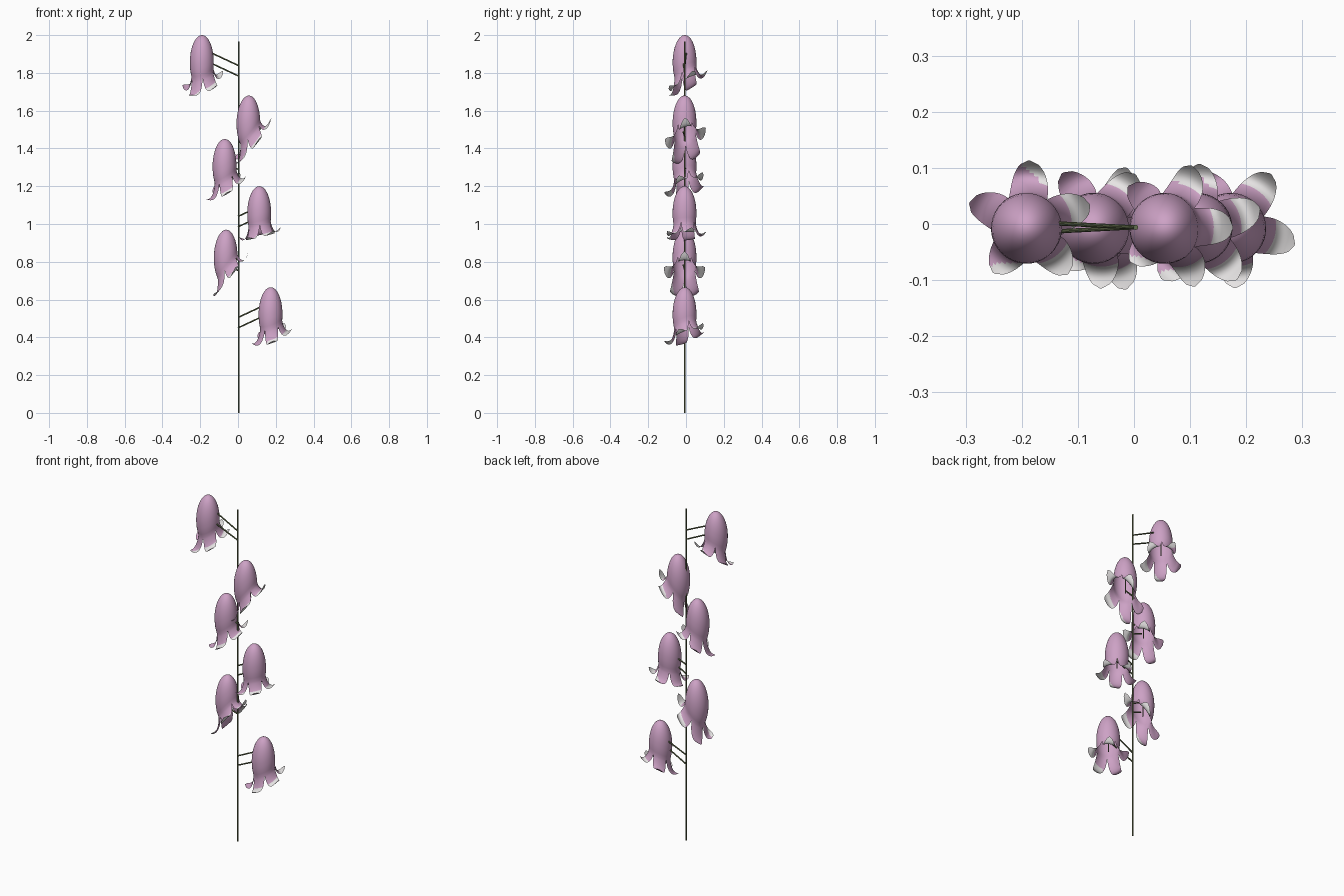
import bpy, bmesh, math
from mathutils import Vector, Matrix

if "Cube" in bpy.data.objects:
    bpy.data.objects.remove(bpy.data.objects["Cube"])


def material(name, rgb):
    m = bpy.data.materials.new(name)
    m.diffuse_color = (*rgb, 1)
    m.use_nodes = True
    m.node_tree.nodes["Principled BSDF"].inputs["Base Color"].default_value = m.diffuse_color
    return m


PINK = material("petal pink", (0.61, 0.36, 0.56))
WHITE = material("petal white", (0.80, 0.78, 0.78))
GREEN = material("stem green", (0.13, 0.16, 0.075))

Y = -0.006          # stem line in depth
STRETCH = 2.4       # flowers are tilted first, then stretched upward
DOME = 0.14         # depth of the widest ring below the flower top
COLS = 8            # columns per petal
STEP = math.radians(72)


def rod(name, a, b, r):
    a, b = Vector(a), Vector(b)
    bpy.ops.mesh.primitive_cylinder_add(vertices=10, radius=r, depth=(b - a).length,
                                        location=(a + b) / 2)
    o = bpy.context.object
    o.name = name
    o.rotation_euler = (b - a).to_track_quat('Z', 'Y').to_euler()
    o.data.materials.append(GREEN)
    bpy.ops.object.shade_smooth_by_angle()


def flower(name, x, top, first_petal, lean_dir, lean):
    bm = bmesh.new()
    # lean towards lean_dir (opening lifts on that side), then stretch
    d = math.radians(lean_dir)
    axis = Vector((math.sin(d), -math.cos(d), 0))
    mat = Matrix.Diagonal((1, 1, STRETCH)) @ Matrix.Rotation(math.radians(lean), 3, axis)

    def vert(r, ang, depth):
        return bm.verts.new(mat @ Vector((r * math.cos(ang), r * math.sin(ang),
                                          (DOME - depth) / STRETCH)))

    # bell body
    rings = [(0.063 * math.sin(k * math.pi / 20), DOME * (1 - math.cos(k * math.pi / 20)))
             for k in range(1, 11)] + [(0.063, 0.16), (0.061, 0.18), (0.059, 0.20)]
    n = 5 * COLS
    start = math.radians(first_petal) - STEP / 2
    tip = vert(0, 0, 0)
    prev = None
    for r, depth in rings:
        ring = [vert(r, start + i * STEP / COLS, depth) for i in range(n)]
        for i in range(n):
            j = (i + 1) % n
            if prev:
                bm.faces.new((prev[i], ring[i], ring[j], prev[j]))
            else:
                bm.faces.new((tip, ring[i], ring[j]))
        prev = ring

    # five flared petals growing from the last ring
    rows = 12
    for p in range(5):
        mid = start + (p + 0.5) * STEP
        last = [prev[(p * COLS + i) % n] for i in range(COLS + 1)]
        for k in range(1, rows + 1):
            t = k / rows
            r = 0.059 + 0.055 * t ** 1.4
            depth = 0.20 + 0.065 * math.sin(2.3 * t)
            w = 0.037 * (1 - 0.1 * t) * math.sqrt(max(0.004, 1 - t ** 3))
            row = [vert(r, mid + (2 * i / COLS - 1) * w / r, depth)
                   for i in range(COLS + 1)]
            for i in range(COLS):
                f = bm.faces.new((last[i], row[i], row[i + 1], last[i + 1]))
                # pale petal ends, mostly on the +x and front sides
                c = f.calc_center_median()
                if t > 0.45 and c.x - 0.3 * c.y > -0.01 - 0.1 * (t - 0.6):
                    f.material_index = 1
            last = row

    for f in bm.faces:
        f.smooth = True
    # seat the flower by its highest point
    high = max(v.co.z for v in bm.verts)
    me = bpy.data.meshes.new(name)
    bm.to_mesh(me)
    bm.free()
    me.materials.append(PINK)
    me.materials.append(WHITE)
    o = bpy.data.objects.new(name, me)
    o.location = (x, Y - 0.002, top - high)
    bpy.context.collection.objects.link(o)

    # pair of stalks joining the flower to the stem
    for i, (drop, dy) in enumerate(((0.16, 0.009), (0.215, -0.009))):
        z = top - drop
        rod(f"{name}_stalk_{i + 1}", (0, Y, z),
            (x * 0.9, Y + dy, z + 0.42 * abs(x)), 0.004)
    # stamen hanging in the mouth
    rod(f"{name}_stamen", (x, Y, top - 0.12), (x, Y, top - 0.215), 0.003)


# main stem
rod("stem", (0.003, Y, 0), (0.003, Y, 1.965), 0.0045)

# x, top height, first petal angle, lean direction, lean
for i, spec in enumerate([(-0.192, 2.0, 18, 56, 15),
                          (0.054, 1.68, 0, 15, 27),
                          (-0.072, 1.45, -18, 30, 16),
                          (0.112, 1.20, 18, 15, 6),
                          (-0.066, 0.97, 0, 0, 27),
                          (0.172, 0.665, -18, 45, 12)]):
    flower(f"flower_{i + 1}", *spec)
